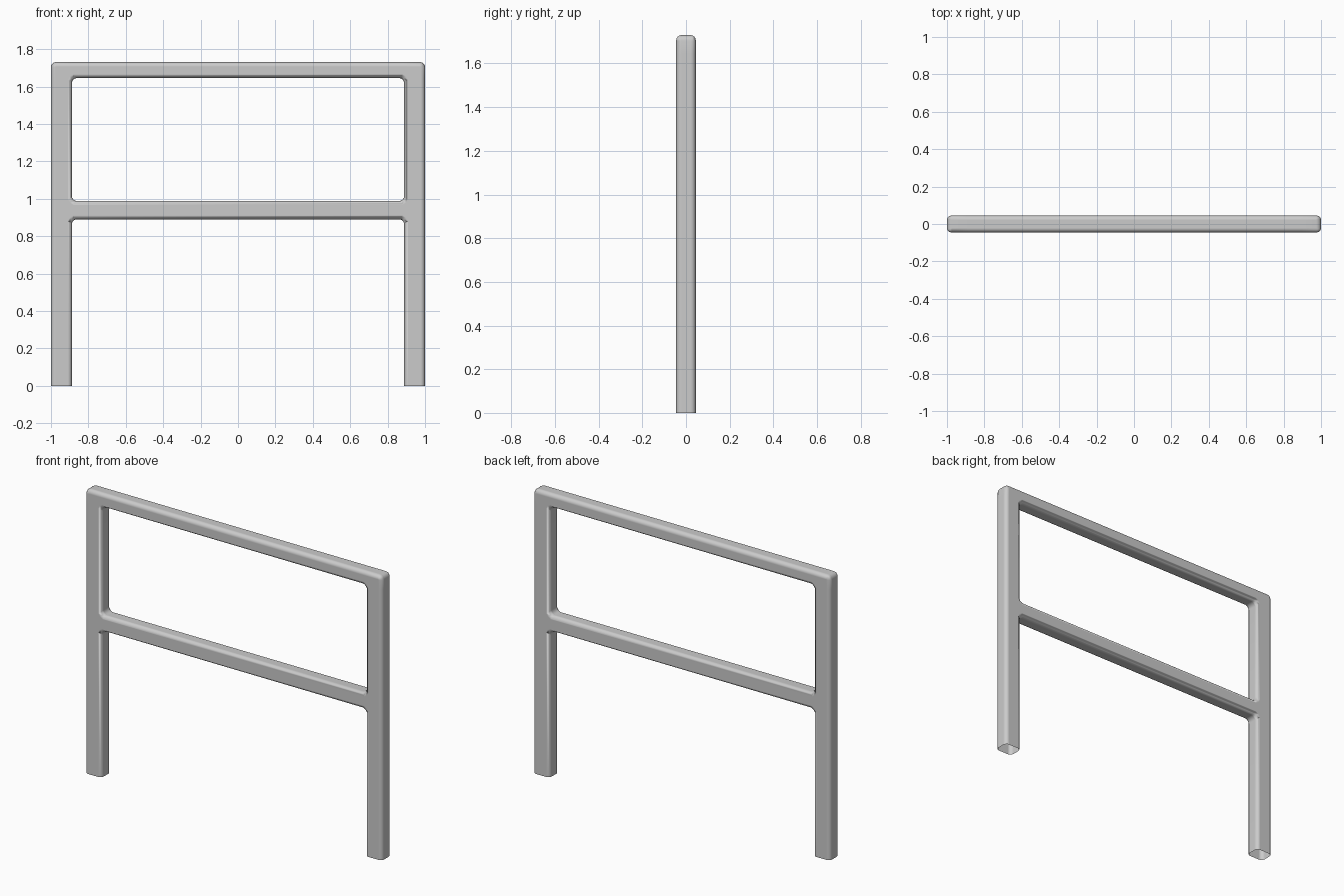
import bpy, bmesh

if "Cube" in bpy.data.objects:
    bpy.data.objects.remove(bpy.data.objects["Cube"])

# Grid lines of the frame: legs in x, rails in z
XS = [-1.0, -0.888, 0.888, 1.0]
ZS = [0.0, 0.89, 0.988, 1.645, 1.73]
HALF_DEPTH = 0.045
SOLID = {(i, k) for i in (0, 2) for k in range(4)} | {(1, 1), (1, 3)}

bm = bmesh.new()
verts = {}


def vert(i, side, k):
    key = (i, side, k)
    if key not in verts:
        verts[key] = bm.verts.new((XS[i], side * HALF_DEPTH, ZS[k]))
    return verts[key]


def wall(a, b):
    bm.faces.new([vert(a[0], -1, a[1]), vert(b[0], -1, b[1]),
                  vert(b[0], 1, b[1]), vert(a[0], 1, a[1])])


# Front and back faces plus side walls; leg bottoms stay open
for i, k in SOLID:
    corners = [(i, k), (i + 1, k), (i + 1, k + 1), (i, k + 1)]
    for side in (-1, 1):
        bm.faces.new([vert(c[0], side, c[1]) for c in corners])
    neighbours = [(i, k - 1), (i + 1, k), (i, k + 1), (i - 1, k)]
    for n, other in enumerate(neighbours):
        if other not in SOLID and other[1] >= 0:
            wall(corners[n], corners[(n + 1) % 4])
bmesh.ops.recalc_face_normals(bm, faces=bm.faces)

# Fillet the corners seen from the front
fillet = [e for e in bm.edges
          if abs(e.verts[0].co.y - e.verts[1].co.y) > 0.01
          and e.is_manifold and e.calc_face_angle(0) > 1.0]
bmesh.ops.bevel(bm, geom=fillet, offset=0.026, segments=4, profile=0.5,
                affect='EDGES', clamp_overlap=True)
for f in bm.faces:
    f.smooth = True

mesh = bpy.data.meshes.new("rail_frame")
bm.to_mesh(mesh)
bm.free()
frame = bpy.data.objects.new("rail_frame", mesh)
bpy.context.collection.objects.link(frame)

# Round the front and back rims
rim = frame.modifiers.new("rim", 'BEVEL')
rim.width = 0.024
rim.segments = 4
rim.limit_method = 'ANGLE'
rim.angle_limit = 1.0
rim.use_clamp_overlap = False
rim.harden_normals = True
